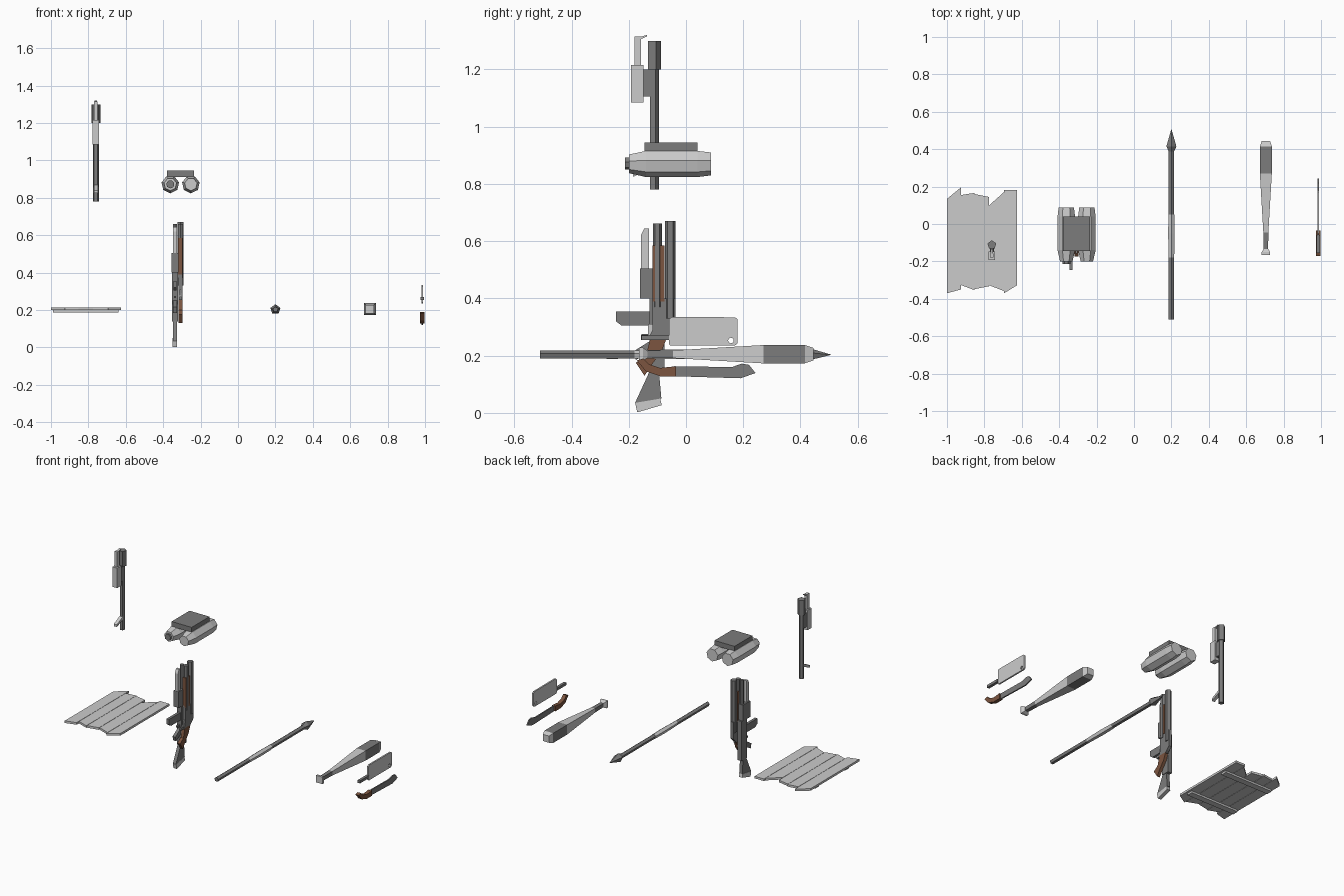
import bpy, bmesh
from math import sin, cos, pi, radians
from mathutils import Vector

if "Cube" in bpy.data.objects:
    bpy.data.objects.remove(bpy.data.objects["Cube"])


def material(name, rgb):
    m = bpy.data.materials.new(name)
    m.diffuse_color = (*rgb, 1)
    m.use_nodes = True
    m.node_tree.nodes["Principled BSDF"].inputs["Base Color"].default_value = m.diffuse_color
    return m


WOOD = material("brown_wood", (0.2, 0.09, 0.05))
DARK = material("dark_metal", (0.2, 0.2, 0.2))


def finish(name, bm, mat):
    bmesh.ops.remove_doubles(bm, verts=bm.verts, dist=1e-5)
    bmesh.ops.recalc_face_normals(bm, faces=bm.faces)
    me = bpy.data.meshes.new(name)
    bm.to_mesh(me)
    bm.free()
    ob = bpy.data.objects.new(name, me)
    bpy.context.collection.objects.link(ob)
    if mat:
        me.materials.append(mat)
    return ob


def prism(name, pts, lo, hi, mat=None, axis="x"):
    """Extrude a (y,z) profile along x, or an (x,y) profile along z."""
    bm = bmesh.new()
    place = (lambda p, t: (t, *p)) if axis == "x" else (lambda p, t: (*p, t))
    face = bm.faces.new([bm.verts.new(place(p, lo)) for p in pts])
    out = bmesh.ops.extrude_face_region(bm, geom=[face])
    move = Vector(place((0, 0), hi - lo))
    bmesh.ops.translate(bm, vec=move, verts=[v for v in out["geom"] if isinstance(v, bmesh.types.BMVert)])
    return finish(name, bm, mat)


def box(name, x, y, z, mat=None):
    return prism(name, [(y[0], z[0]), (y[1], z[0]), (y[1], z[1]), (y[0], z[1])], *x, mat)


def loft(name, center, rings, sides, axis="y", start=90, mat=None):
    """Polygonal rings (position, radius) joined along y or z."""
    bm = bmesh.new()
    loops = []
    for t, r in rings:
        loop = []
        for i in range(sides):
            a = radians(start) + 2 * pi * i / sides
            u, v = center[0] + r * cos(a), center[1] + r * sin(a)
            loop.append(bm.verts.new((u, t, v) if axis == "y" else (u, v, t)))
        loops.append(loop)
    for a, b in zip(loops, loops[1:]):
        for i in range(sides):
            j = (i + 1) % sides
            bm.faces.new((a[i], a[j], b[j], b[i]))
    bm.faces.new(loops[0])
    bm.faces.new(loops[-1])
    return finish(name, bm, mat)


# Plank panel: (x0, x1, front left, front right, back right, back left)
planks = [(-1.0, -.925, -.37, -.35, .195, .135), (-.925, -.853, -.327, -.353, .166, .155),
          (-.853, -.775, -.348, -.333, .145, .16), (-.775, -.695, -.328, -.358, .17, .10),
          (-.695, -.625, -.37, -.328, .183, .183)]
for i, (a, b, f0, f1, b1, b0) in enumerate(planks):
    prism(f"plank_{i + 1}", [(a + .001, f0), (b - .001, f1), (b - .001, b1), (a + .001, b0)],
          .2, .214, axis="z")
for n, y in (("back", .053), ("front", -.257)):
    box(f"{n}_batten", (-.99, -.64), (y - .02, y + .02), (.188, .2))

# Upright barrel assembly with pentagonal tubes
X = -.76
loft("long_barrel", (X, -.112), [(.78, .017), (1.22, .017)], 5, "z", mat=DARK)
loft("muzzle_block", (X, -.112), [(1.2, .025), (1.3, .025)], 5, "z", mat=DARK)
box("gas_block", (X - .018, X + .018), (-.192, -.148), (1.085, 1.215))
box("gas_block_bridge", (X - .01, X + .01), (-.149, -.11), (1.105, 1.2), DARK)
box("sight_rod", (X - .009, X + .009), (-.18, -.157), (1.21, 1.315))
prism("sight_hook", [(-.16, 1.305), (-.137, 1.315), (-.135, 1.321), (-.16, 1.314)], X - .007, X + .007)
prism("barrel_lug", [(-.115, .855), (-.185, .825), (-.185, .84), (-.115, .875)], X - .011, X + .011)

# Twin canisters joined by a top plate
for side, x in (("left", -.362), ("right", -.252)):
    loft(f"{side}_canister", (x, .872), [(-.2, .034), (-.14, .048), (.04, .048), (.088, .042)], 7, start=-90)
loft("canister_cap", (-.362, .872), [(-.213, .022), (-.195, .022)], 7, start=-90, mat=DARK)
box("canister_plate", (-.38, -.235), (-.145, .04), (.912, .945), DARK)

# Rifle standing on its stock
X = -.337
prism("rifle_stock", [(-.178, .035), (-.086, .05), (-.095, .15), (-.125, .15)], X - .011, X + .011, DARK)
prism("rifle_butt_pad", [(-.17, .002), (-.085, .027), (-.09, .05), (-.178, .035)], X - .012, X + .012)
box("rifle_receiver", (X - .015, X + .015), (-.128, -.075), (.14, .4), DARK)
box("rifle_handguard", (X - .018, X + .018), (-.16, -.085), (.4, .505), DARK)
prism("rifle_launcher", [(-.158, .505), (-.13, .505), (-.13, .645), (-.146, .645), (-.158, .62)],
      X - .011, X + .011)
loft("rifle_barrel", (X, -.1), [(.5, .012), (.66, .012)], 6, "z", mat=DARK)
prism("rifle_magazine", [(-.245, .32), (-.245, .355), (-.12, .355), (-.12, .305), (-.225, .305)],
      X - .009, X + .009, DARK)
prism("rifle_pistol_grip", [(-.12, .255), (-.12, .215), (-.175, .185), (-.183, .215)], X - .01, X + .01, DARK)
box("rifle_trigger_guard", (X - .006, X + .006), (-.155, -.12), (.265, .275), DARK)

# Pump gun beside it
X = -.308
loft("pump_barrel", (X, -.055), [(.33, .0185), (.671, .0185)], 6, "z", start=90, mat=DARK)
loft("pump_magazine_tube", (X, -.1), [(.37, .016), (.661, .016)], 6, "z", mat=DARK)
box("pump_forend", (X - .012, X + .012), (-.117, -.075), (.39, .585), WOOD)
prism("pump_receiver", [(-.135, .255), (-.072, .255), (-.037, .29), (-.037, .4), (-.117, .4), (-.117, .29)],
      X - .01, X + .01, DARK)
prism("pump_grip", [(-.125, .26), (-.068, .26), (-.085, .215), (-.115, .175), (-.145, .13),
                    (-.175, .175), (-.14, .2)], X - .01, X + .01, WOOD)
box("pump_trigger_guard", (X - .006, X + .006), (-.157, -.06), (.255, .272), DARK)
box("pump_trigger", (X - .004, X + .004), (-.132, -.115), (.272, .31))

# Spear
C = (.2, .203)
loft("spear_shaft", C, [(-.51, .015), (.39, .015)], 5, mat=DARK)
loft("spear_wrap", C, [(-.18, .0155), (-.05, .0185), (.05, .0165)], 5)
loft("spear_tip", C, [(.385, .014), (.415, .028), (.507, .0005)], 5, mat=DARK)

# Square-section bat (ring radius is the half width times root two)
C, R = (.705, .205), 2 ** .5
loft("bat_knob", C, [(-.165, .023 * R), (-.15, .023 * R), (-.135, .013 * R)], 4, start=45)
loft("bat_handle", C, [(-.14, .012 * R), (-.045, .0135 * R)], 4, start=45, mat=DARK)
loft("bat_body", C, [(-.045, .0135 * R), (.27, .032 * R)], 4, start=45)
loft("bat_band", C, [(.27, .032 * R), (.415, .032 * R)], 4, start=45, mat=DARK)
loft("bat_end", C, [(.415, .032 * R), (.445, .022 * R)], 4, start=45)

# Cleaver with a hanging hole
X = .985
blade = prism("cleaver_blade", [(-.06, .24), (-.055, .235), (.17, .235), (.18, .243), (.18, .327),
                                (.172, .334), (-.05, .335), (-.06, .327)], X - .005, X + .005)
hole = prism("hole_cutter", [(.157 + .01 * cos(i * pi / 4), .253 + .01 * sin(i * pi / 4)) for i in range(8)],
             X - .03, X + .03)
hole.hide_render = True
hole.hide_viewport = True
cut = blade.modifiers.new("hole", "BOOLEAN")
cut.object = hole
cut.solver = "EXACT"
box("cleaver_handle", (X - .009, X + .009), (-.155, -.06), (.254, .271), DARK)

# Curved-handle knife
prism("knife_blade", [(-.04, .128), (.19, .121), (.243, .139), (.22, .168), (.195, .172), (.16, .16),
                      (-.04, .163)], X - .004, X + .004, DARK)
prism("knife_handle", [(-.035, .128), (-.09, .128), (-.14, .145), (-.172, .183), (-.15, .19),
                       (-.13, .17), (-.09, .157), (-.035, .163)], X - .012, X + .012, WOOD)
